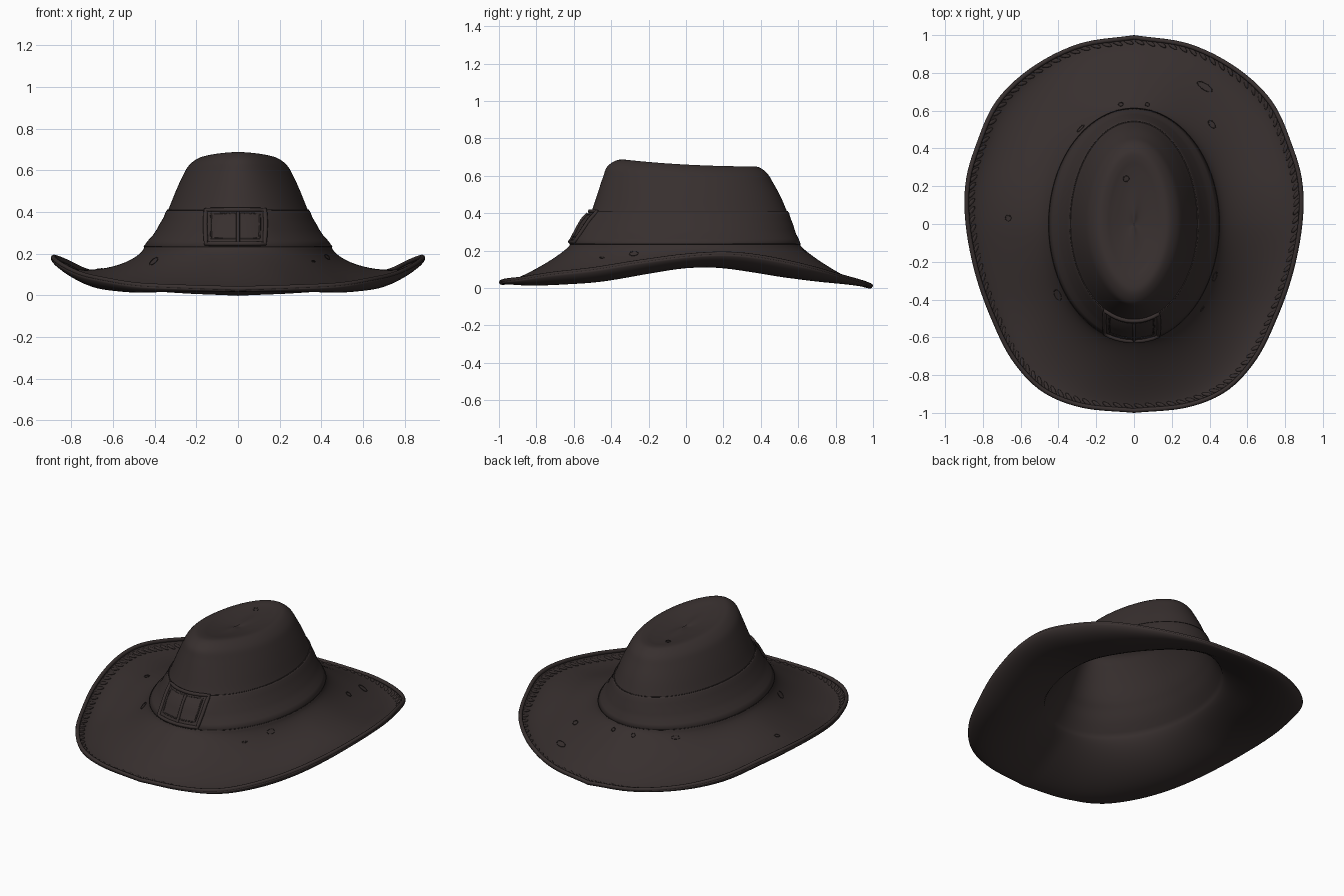
import bpy, bmesh, math
from mathutils import Vector, Matrix

old = bpy.data.objects.get("Cube")
if old:
    bpy.data.objects.remove(old)


def material(name, rgb):
    m = bpy.data.materials.new(name)
    m.use_nodes = True
    m.diffuse_color = (*rgb, 1)
    bsdf = m.node_tree.nodes["Principled BSDF"]
    bsdf.inputs["Base Color"].default_value = (*rgb, 1)
    bsdf.inputs["Roughness"].default_value = 0.8
    return m


LEATHER = material("dark brown leather", (0.039, 0.029, 0.028))
SEAM = material("worn seam", (0.026, 0.020, 0.019))

# Brim edge, front to back on one side, at equal steps of angle
EDGE = [Vector(p) for p in (
    (0, -1, .032), (.28, -.972, .04), (.49, -.885, .05), (.645, -.72, .075),
    (.755, -.5, .1), (.84, -.26, .138), (.89, 0, .172), (.89, .22, .183),
    (.835, .42, .163), (.73, .65, .115), (.54, .83, .065), (.29, .955, .03),
    (0, 1, .013))]
# Crown rings: half width, front reach, back reach, height
CROWN = [Vector(p) for p in (
    (.45, .62, .61, .232), (.395, .57, .58, .30), (.36, .535, .56, .36),
    (.335, .505, .54, .41), (.30, .472, .505, .50), (.265, .443, .465, .58),
    (.235, .42, .435, .632), (.19, .365, .39, .666), (.15, .305, .345, .668),
    (.115, .24, .29, .658), (.06, .14, .18, .646), (.002, .003, .003, .642))]
STEPS = 128


def spline(pts, t):
    """Smooth interpolation through a list of vectors."""
    last = len(pts) - 1
    i = min(max(int(t), 0), last - 1)
    f = t - i
    b, c = pts[i], pts[i + 1]
    a = pts[i - 1] if i else b * 2 - c
    d = pts[i + 2] if i + 2 <= last else c * 2 - b
    return 0.5 * (b * 2 + (c - a) * f + (a * 2 - b * 5 + c * 4 - d) * f * f
                  + (b * 3 - a - c * 3 + d) * f ** 3)


def crown_point(ang, u):
    """Egg-shaped rings: pinched to the front, saddled at the sides."""
    w, front, back, z = spline(CROWN, u)
    s, c = math.sin(ang), math.cos(ang)
    y = s * (back if s > 0 else front)
    high = max(0, z - .41) / .27
    pinch = 1 - .16 * high * min(0, s) ** 2
    return Vector((w * c * pinch, y, z - high * (.055 * y + .01 * c * c)))


def edge_point(ang):
    half = math.asin(max(-1, min(1, math.sin(ang))))
    p = spline(EDGE, (half + math.pi / 2) / math.pi * (len(EDGE) - 1))
    side = -1 if math.cos(ang) < 0 else 1
    return Vector((p.x * side * .988, p.y * .988, p.z))


def hat_point(ang, u):
    """u from -1 (brim edge) through 0 (crown base) to the crown top."""
    if u >= 0:
        return crown_point(ang, u)
    t = -u
    p = crown_point(ang, 0).lerp(edge_point(ang), t)
    power = 1.5 if math.sin(ang) < 0 else 2
    sag = .03 + .048 * math.cos(ang) ** 2 + .043 * abs(math.sin(2 * ang)) ** power
    p.z -= sag * max(0, 4 * t * (1 - t)) ** .6
    return p


def hat_normal(ang, u):
    e = .01
    du = hat_point(ang, u + e) - hat_point(ang, u - e if u > -.98 else u)
    da = hat_point(ang + e, u) - hat_point(ang - e, u)
    return da.cross(du).normalized()


def finish(name, bm, mat, smooth=True):
    me = bpy.data.meshes.new(name)
    bm.to_mesh(me)
    bm.free()
    me.materials.append(mat)
    ob = bpy.data.objects.new(name, me)
    bpy.context.collection.objects.link(ob)
    if smooth:
        for f in me.polygons:
            f.use_smooth = True
    return ob


def ring_surface(name, rows, cap=False):
    bm = bmesh.new()
    grid = [[bm.verts.new(p) for p in row] for row in rows]
    for lo, hi in zip(grid, grid[1:]):
        for j in range(STEPS):
            k = (j + 1) % STEPS
            bm.faces.new((lo[j], lo[k], hi[k], hi[j]))
    if cap:
        bm.faces.new(grid[-1])
    return finish(name, bm, LEATHER)


def tube(name, pts, radius, mat, closed=True):
    cu = bpy.data.curves.new(name, "CURVE")
    cu.dimensions = "3D"
    cu.bevel_depth = radius
    cu.bevel_resolution = 2
    sp = cu.splines.new("POLY")
    sp.points.add(len(pts) - 1)
    for q, p in zip(sp.points, pts):
        q.co = (*p, 1)
    sp.use_cyclic_u = closed
    cu.materials.append(mat)
    ob = bpy.data.objects.new(name, cu)
    bpy.context.collection.objects.link(ob)


ANGLES = [2 * math.pi * j / STEPS for j in range(STEPS)]

# Brim and crown in one flowing shell, with closer rings where the edge curls
levels = [-.5 - .5 * math.cos(math.pi * i / 20) for i in range(20)]
levels += [i / 4 for i in range(4 * (len(CROWN) - 1) + 1)]
shell = ring_surface("brim_and_crown", [[hat_point(a, u) for a in ANGLES] for u in levels], True)
solid = shell.modifiers.new("thickness", "SOLIDIFY")
solid.thickness = .013
solid.offset = -1

# Rolled brim edge
tube("brim_edge_roll", [edge_point(a) for a in ANGLES], .012, LEATHER)

# Slanted lacing around the brim edge
bm = bmesh.new()
count = 116
for i in range(count):
    a = 2 * math.pi * (i + .5) / count
    n = hat_normal(a, -.94)
    along = (hat_point(a + .05, -.985) - hat_point(a, -.91)).normalized()
    across = n.cross(along).normalized()
    along = across.cross(n)
    m = Matrix((along, across, n)).transposed().to_4x4()
    m.translation = hat_point(a, -.945) + n * .001
    bmesh.ops.create_uvsphere(bm, u_segments=8, v_segments=6, radius=1,
                              matrix=m @ Matrix.Diagonal((.03, .011, .006, 1)))
finish("brim_lacing", bm, LEATHER)


# Thin hat band, swelling where the strap passes the buckle
def band_point(ang, u, lift):
    off_front = math.atan2(math.cos(ang), -math.sin(ang))
    strap = math.exp(-(off_front / .45) ** 4) * max(0, math.sin(math.pi * u / 3))
    return crown_point(ang, u) + hat_normal(ang, max(u, .1)) * (lift + .014 * strap)


band = [(0, -.002), (.02, .004), (.4, .006), (.8, .004), (1.2, .005), (1.6, .006),
        (2.2, .004), (2.8, .007), (2.98, .004), (3, -.002)]
ring_surface("hat_band", [[band_point(a, u, d) for a in ANGLES] for u, d in band])
for name, u in (("band_lower_seam", .02), ("band_upper_seam", 2.97)):
    tube(name, [band_point(a, u, .004) for a in ANGLES], .0018, SEAM)


# Buckle frame and centre bar, bent to follow the crown front
def buckle_path(points, lift, steps=10):
    path = []
    for (x0, u0), (x1, u1) in zip(points, points[1:]):
        for i in range(steps):
            f = i / steps
            u = u0 + (u1 - u0) * f
            x = x0 + (x1 - x0) * f
            ang = -math.pi / 2 + math.asin(x / spline(CROWN, u).x)
            path.append(band_point(ang, u, lift))
    return path


frame = [(-.15, .15), (.125, .15), (.125, 2.95), (-.15, 2.95), (-.15, .15)]
tube("buckle_frame", buckle_path(frame, .008), .011, LEATHER)
inner = [(-.125, .5), (.1, .5), (.1, 2.6), (-.125, 2.6), (-.125, .5)]
tube("buckle_inner_edge", buckle_path(inner, .003), .005, SEAM)
tube("buckle_bar", buckle_path([(0, .2), (0, 2.95)], .007), .009, LEATHER, False)

# Small worn scuffs and a pair of eyelets at the back
marks = [(1.1, -.6, .045, .4), (.85, -.3, .025, .6), (-.45, -.06, .025, .6),
         (-.75, -.1, .015, .3), (3.1, -.5, .015, 1), (3.75, -.1, .03, .8),
         (2.2, -.05, .025, .4), (1.43, -.08, .012, 1), (1.71, -.08, .012, 1), (2.0, 9.3, .015, 1)]
for i, (a, u, r, squash) in enumerate(marks):
    n = hat_normal(a, u)
    e1 = (hat_point(a + .02, u) - hat_point(a, u)).normalized()
    e2 = n.cross(e1)
    c = hat_point(a, u) + n * .001
    tube(f"worn_mark_{i + 1}", [c + e1 * r * math.cos(t) + e2 * r * squash * math.sin(t)
                                for t in (k * math.pi / 8 for k in range(16))], .002, SEAM)
